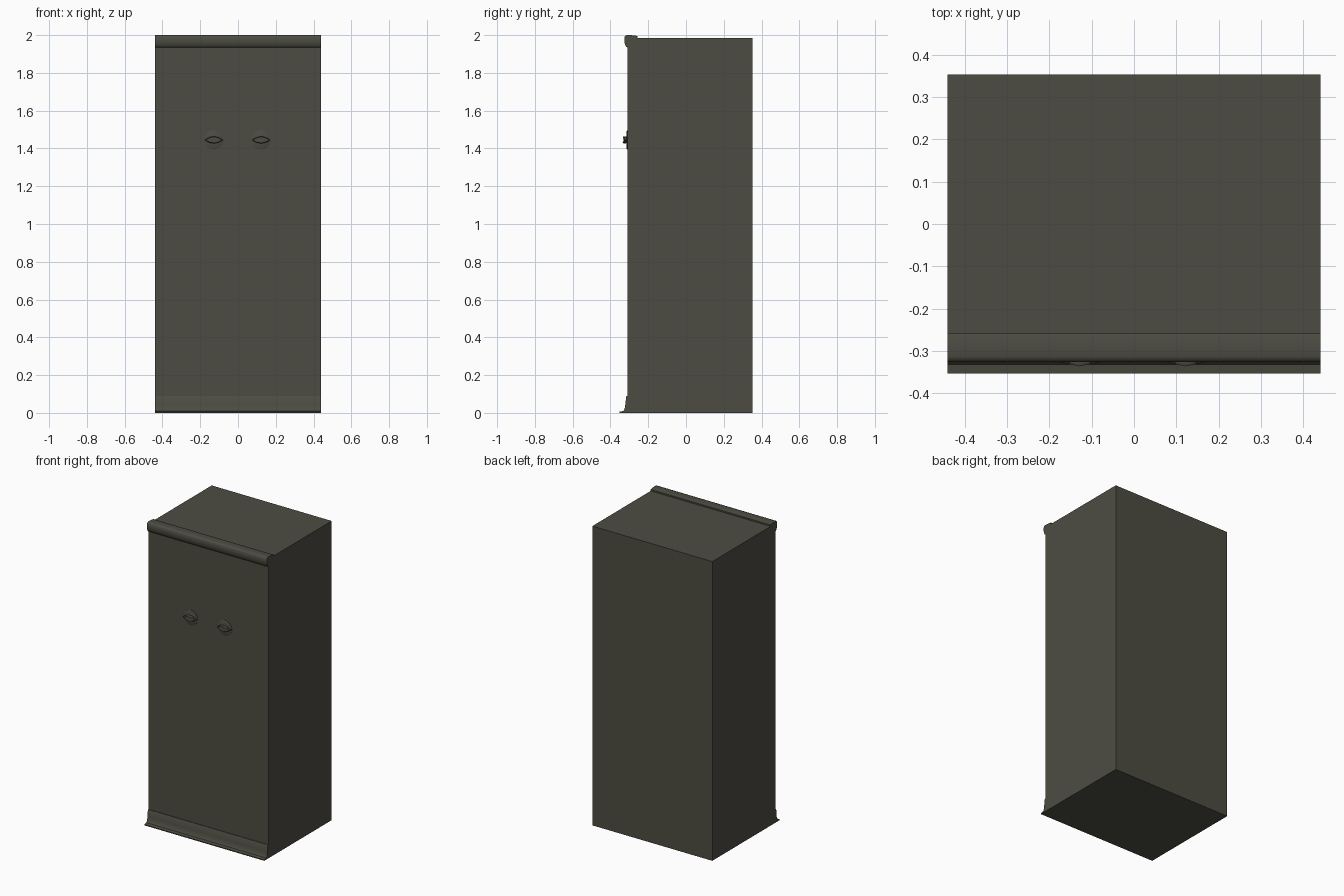
import bpy, bmesh, math

if "Cube" in bpy.data.objects:
    bpy.data.objects.remove(bpy.data.objects["Cube"])

mat = bpy.data.materials.new("dark olive grey")
mat.diffuse_color = (0.074, 0.073, 0.055, 1)
mat.use_nodes = True
mat.node_tree.nodes["Principled BSDF"].inputs["Base Color"].default_value = mat.diffuse_color
W = 0.44        # half width
FRONT = -0.31   # front face of the body


def make(name, bm, smooth=None):
    bmesh.ops.recalc_face_normals(bm, faces=bm.faces)
    me = bpy.data.meshes.new(name)
    bm.to_mesh(me)
    bm.free()
    me.materials.append(mat)
    ob = bpy.data.objects.new(name, me)
    bpy.context.collection.objects.link(ob)
    if smooth:
        bpy.ops.object.select_all(action='DESELECT')
        ob.select_set(True)
        bpy.context.view_layer.objects.active = ob
        bpy.ops.object.shade_smooth_by_angle(angle=math.radians(smooth))
    return ob


def loft(name, rings, smooth=None):
    """Closed solid through equal-length rings of points."""
    bm = bmesh.new()
    vs = [[bm.verts.new(p) for p in r] for r in rings]
    n = len(rings[0])
    for a, b in zip(vs, vs[1:]):
        for i in range(n):
            j = (i + 1) % n
            bm.faces.new((a[i], a[j], b[j], b[i]))
    bm.faces.new(vs[0])
    bm.faces.new(vs[-1])
    return make(name, bm, smooth)


def moulding(name, profile):
    """Sweep a (y, z) profile across the full width."""
    loft(name, [[(x, y, z) for y, z in profile] for x in (-W, W)], 40)


# main cabinet body
moulding("cabinet_body", [(FRONT, 0), (0.353, 0), (0.353, 1.985), (FRONT, 1.985)])

# rolled trim along the top front edge
moulding("top_trim", [(-0.258, 1.983), (-0.258, 1.995), (-0.275, 1.999), (-0.312, 2.0),
                      (-0.321, 1.997), (-0.326, 1.989), (-0.326, 1.965), (-0.323, 1.950),
                      (-0.317, 1.938), (-0.309, 1.933), (-0.309, 1.983)])

# flared skirting along the bottom front edge
moulding("bottom_skirting", [(-0.309, 0), (-0.353, 0), (-0.353, 0.006), (-0.332, 0.010),
                             (-0.325, 0.020), (-0.321, 0.045), (-0.317, 0.085),
                             (-0.314, 0.090), (-0.309, 0.090)])


# two turn latches: round back plate and lens-shaped grip
KZ = 1.445
for side, kx in (("left", -0.128), ("right", 0.122)):
    N = 24
    ang = [2 * math.pi * i / N for i in range(N)]
    loft(side + "_latch_plate",
         [[(kx + r * math.cos(a), y, KZ + r * math.sin(a)) for a in ang]
          for r, y in ((0.05, FRONT + 0.001), (0.05, FRONT - 0.002), (0.046, FRONT - 0.004))], 30)

    outline = []
    for i in range(16):
        t = -1 + i / 4 if i <= 8 else 1 - (i - 8) / 4
        outline.append((0.05 * t, (0.018 if i < 8 else -0.018) * (1 - t * t), abs(t)))
    rings = []
    for s, y0, bulge in ((0.8, FRONT, 0), (1, -0.318, 0), (1, -0.323, 0.007), (0.85, -0.327, 0.009)):
        rings.append([(kx + s * x, y0 - bulge * (1 - t), KZ + s * z) for x, z, t in outline])
    loft(side + "_latch_grip", rings, 30)
